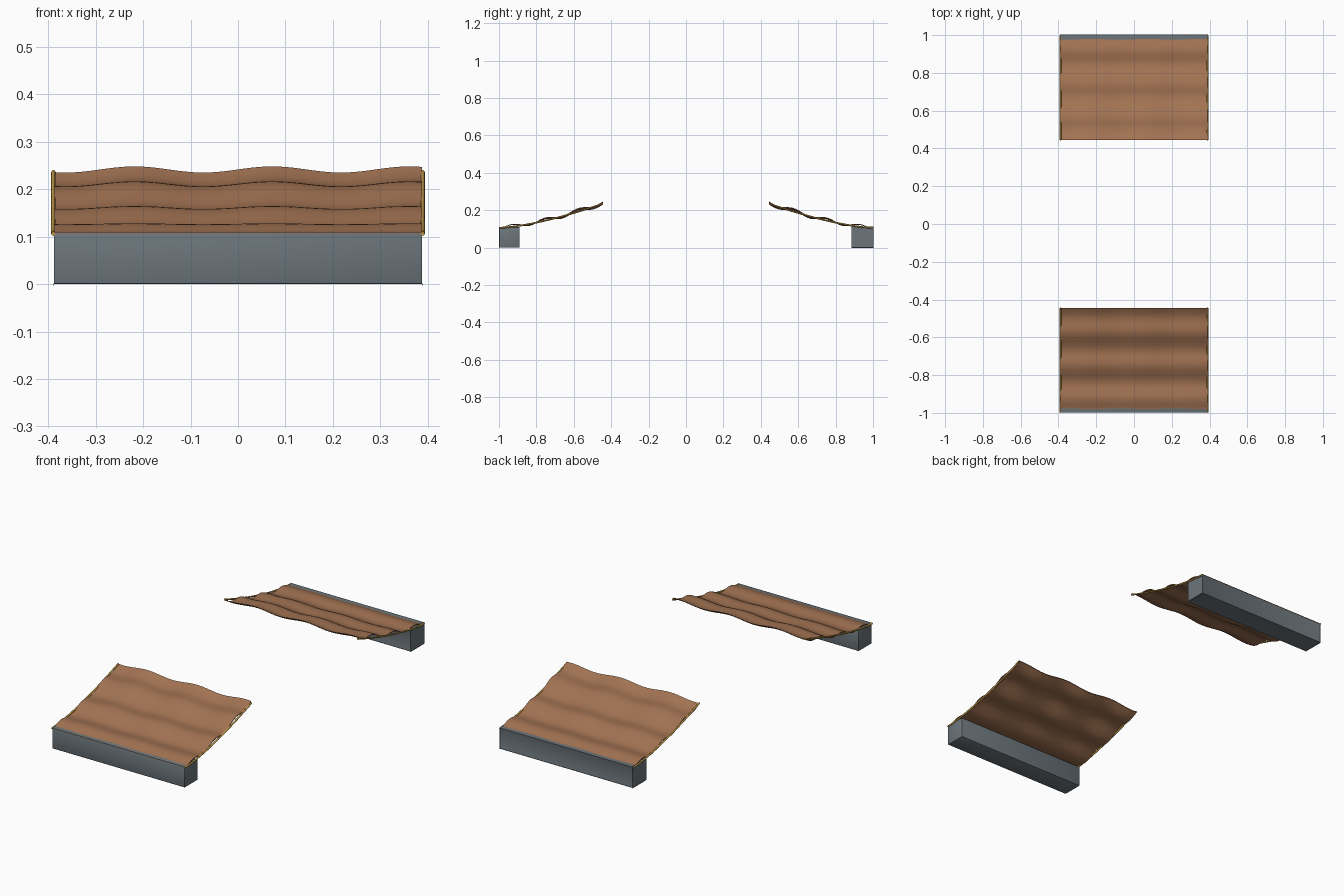
import bpy, bmesh, math

if "Cube" in bpy.data.objects:
    bpy.data.objects.remove(bpy.data.objects["Cube"])

def material(name, color):
    m = bpy.data.materials.new(name)
    m.diffuse_color = (*color, 1)
    m.use_nodes = True
    m.node_tree.nodes["Principled BSDF"].inputs["Base Color"].default_value = m.diffuse_color
    return m

copper = material("copper_brown", (0.36, 0.17, 0.085))
slate = material("slate_grey", (0.15, 0.18, 0.20))
gold = material("gold", (0.55, 0.33, 0.07))

W, Y0, DEPTH = 0.388, -0.999, 0.555

def base_height(t):
    return 0.111 + 0.130 * t ** 1.5

def sheet_height(x, t):
    y = Y0 + DEPTH * t
    ripple = 0.009 * math.sin(2 * math.pi * (y + 0.62) / 0.175)
    cross = 0.0065 * t * math.cos(2 * math.pi * (x - 0.072) / 0.29)
    return max(base_height(t) + ripple + cross, 0.109)

def finish(bm, name, mat):
    bmesh.ops.recalc_face_normals(bm, faces=bm.faces[:])
    me = bpy.data.meshes.new(name)
    bm.to_mesh(me)
    bm.free()
    ob = bpy.data.objects.new(name, me)
    bpy.context.collection.objects.link(ob)
    me.materials.append(mat)
    return ob

def smooth(ob):
    bpy.ops.object.select_all(action='DESELECT')
    ob.select_set(True)
    bpy.context.view_layer.objects.active = ob
    bpy.ops.object.shade_smooth_by_angle(angle=math.radians(35))

def build_side(side, s):
    # block along the outer edge
    bm = bmesh.new()
    bmesh.ops.create_cube(bm, size=1)
    for v in bm.verts:
        v.co = (v.co.x * 0.776, s * (-0.944 + v.co.y * 0.11), 0.055 + v.co.z * 0.11)
    bmesh.ops.bevel(bm, geom=bm.edges[:], offset=0.003, segments=2,
                    profile=0.5, affect='EDGES')
    smooth(finish(bm, side + "_block", slate))

    # rippled sheet rising inward, top and bottom skins
    bm = bmesh.new()
    bmesh.ops.create_grid(bm, x_segments=48, y_segments=48, size=1)
    for v in bm.verts:
        x, t = v.co.x * W, (v.co.y + 1) / 2
        v.co = (x, s * (Y0 + DEPTH * t), sheet_height(x, t))
    ret = bmesh.ops.extrude_face_region(bm, geom=bm.faces[:])
    for v in ret["geom"]:
        if isinstance(v, bmesh.types.BMVert):
            v.co.z -= 0.004
    smooth(finish(bm, side + "_rippled_sheet", copper))

    # slim trim bars down both ends of the sheet
    for end, sx in (("left", -1), ("right", 1)):
        cu = bpy.data.curves.new(side + "_" + end + "_trim", 'CURVE')
        cu.dimensions = '3D'
        cu.bevel_depth = 0.0045
        cu.bevel_resolution = 2
        cu.use_fill_caps = True
        sp = cu.splines.new('POLY')
        n = 12
        sp.points.add(n)
        for i, p in enumerate(sp.points):
            t = i / n
            p.co = (sx * 0.389, s * (Y0 + DEPTH * t), base_height(t) - 0.005, 1)
        ob = bpy.data.objects.new(cu.name, cu)
        bpy.context.collection.objects.link(ob)
        cu.materials.append(gold)

build_side("front", 1)
build_side("back", -1)
